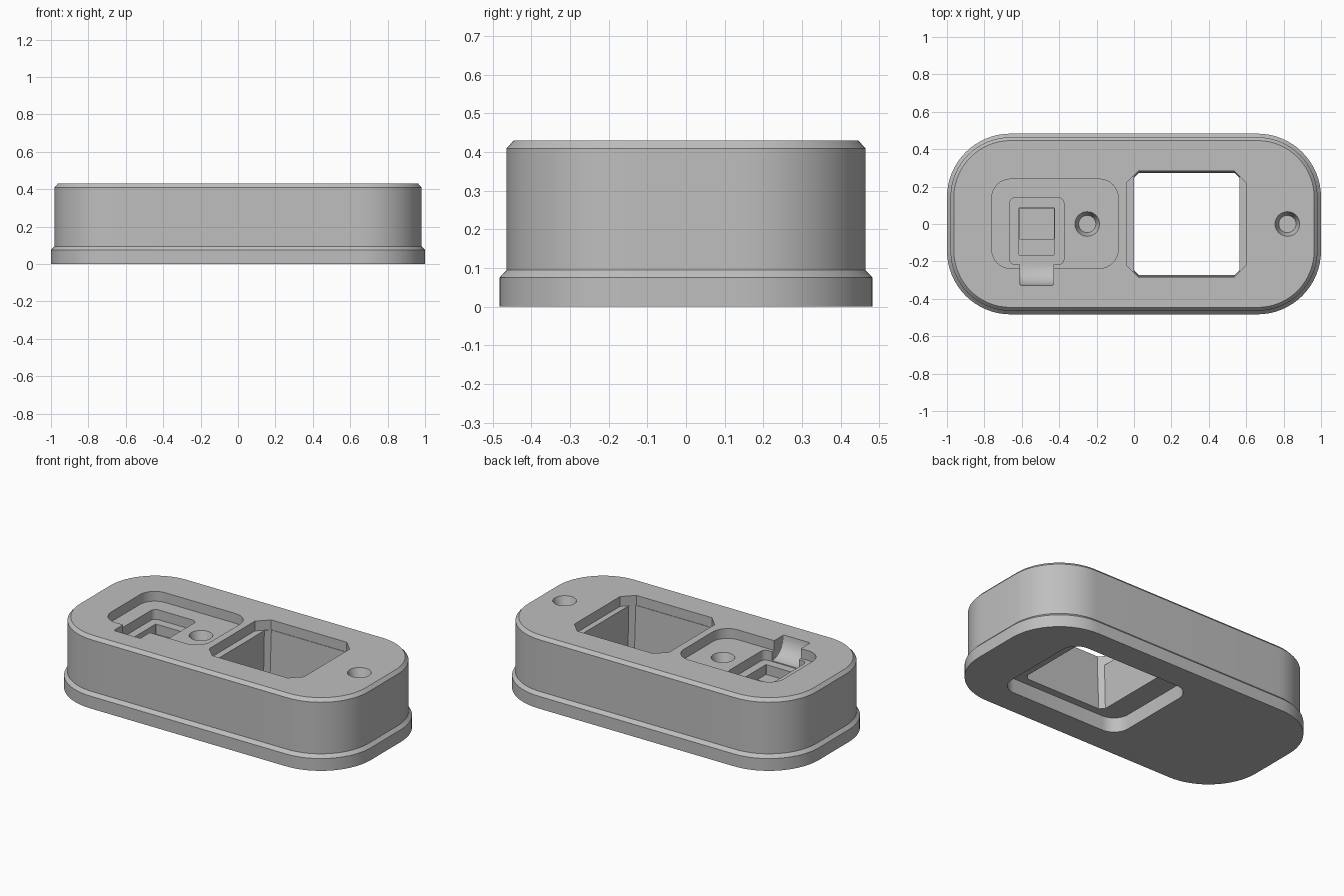
import bpy, bmesh, math

if "Cube" in bpy.data.objects:
    bpy.data.objects.remove(bpy.data.objects["Cube"])

grey = bpy.data.materials.new("plain grey")
grey.diffuse_color = (0.52, 0.52, 0.52, 1)
grey.use_nodes = True
grey.node_tree.nodes["Principled BSDF"].inputs["Base Color"].default_value = grey.diffuse_color


def rounded(x0, x1, y0, y1, r, n=8):
    """Rounded rectangle outline; n = 1 gives chamfered corners."""
    pts = []
    corners = [(x1 - r, y1 - r), (x0 + r, y1 - r), (x0 + r, y0 + r), (x1 - r, y0 + r)]
    for i, (cx, cy) in enumerate(corners):
        for k in range(n + 1):
            a = math.pi / 2 * (i + k / n)
            pts.append((cx + r * math.cos(a), cy + r * math.sin(a)))
    return pts


def circle(cx, cy, r, n=32):
    return [(cx + r * math.cos(2 * math.pi * k / n), cy + r * math.sin(2 * math.pi * k / n))
            for k in range(n)]


def loft(name, layers):
    """Closed solid through matching outlines, given as (z, outline) from low to high."""
    bm = bmesh.new()
    rings = [[bm.verts.new((x, y, z)) for x, y in pts] for z, pts in layers]
    n = len(rings[0])
    for a, b in zip(rings, rings[1:]):
        for i in range(n):
            j = (i + 1) % n
            bm.faces.new((a[i], a[j], b[j], b[i]))
    bm.faces.new(rings[0][::-1])
    bm.faces.new(rings[-1])
    bmesh.ops.recalc_face_normals(bm, faces=bm.faces)
    me = bpy.data.meshes.new(name)
    bm.to_mesh(me)
    bm.free()
    me.materials.append(grey)
    ob = bpy.data.objects.new(name, me)
    bpy.context.collection.objects.link(ob)
    return ob


def cut(target, cutter):
    mod = target.modifiers.new("cut", "BOOLEAN")
    mod.operation, mod.solver, mod.object = "DIFFERENCE", "EXACT", cutter
    bpy.context.view_layer.objects.active = target
    bpy.ops.object.modifier_apply(modifier=mod.name)
    bpy.data.objects.remove(cutter)


def pocket(name, outline, floor, top=0.5):
    cut(housing, loft(name, [(floor, outline), (top, outline)]))


# Housing: foot flange, sloped ledge, body and chamfered top edge
def shell(inset):
    return rounded(-1 + inset, 1 - inset, -0.483 + inset, 0.483 - inset, 0.34 - inset, 16)


housing = loft("housing", [(0, shell(0)), (0.075, shell(0)), (0.095, shell(0.019)),
                           (0.41, shell(0.019)), (0.43, shell(0.037))])

# Inlet opening: chamfered panel cutout, narrower drafted shaft, rounded recess below
pocket("panel_cutout", rounded(-0.04, 0.6, -0.285, 0.285, 0.065, 1), 0.37)
cut(housing, loft("inlet_shaft", [(-0.05, rounded(0, 0.565, -0.268, 0.268, 0.025, 1)),
                                  (0.40, rounded(0, 0.565, -0.283, 0.283, 0.028, 1))]))
pocket("bottom_recess", rounded(-0.14, 0.70, -0.32, 0.32, 0.1), -0.1, 0.09)

# Stepped socket pocket
pocket("socket_pocket", rounded(-0.76, -0.085, -0.237, 0.24, 0.1), 0.37)
pocket("socket_step", rounded(-0.665, -0.375, -0.217, 0.14, 0.03), 0.31)
pocket("socket_well", rounded(-0.615, -0.425, -0.165, 0.085, 0.002, 1), 0.25)
pocket("socket_well_deep", rounded(-0.613, -0.427, -0.08, 0.083, 0.002, 1), 0.20)

# Finger scoop with a curved ramp down to the socket step
scoop = []
for k in range(9):
    a = math.pi / 2 * k / 8
    y0 = -0.22 - 0.108 * math.sin(a)
    z = 0.43 - 0.115 * math.cos(a)
    scoop.append((z, rounded(-0.61, -0.43, y0, -0.20, 0.008, 3)))
scoop.append((0.5, scoop[-1][1]))
cut(housing, loft("finger_scoop", scoop))

# Tapered screw holes, one in the pocket floor and one in the top
for x, z in ((-0.25, 0.37), (0.82, 0.43)):
    cut(housing, loft("screw_hole", [(z - 0.06, circle(x, 0, 0.046)), (z, circle(x, 0, 0.066)),
                                     (z + 0.04, circle(x, 0, 0.066))]))

# Smooth the curved walls, keep the edges crisp
bpy.ops.object.select_all(action="DESELECT")
housing.select_set(True)
bpy.context.view_layer.objects.active = housing
bpy.ops.object.shade_smooth_by_angle(angle=math.radians(25))
